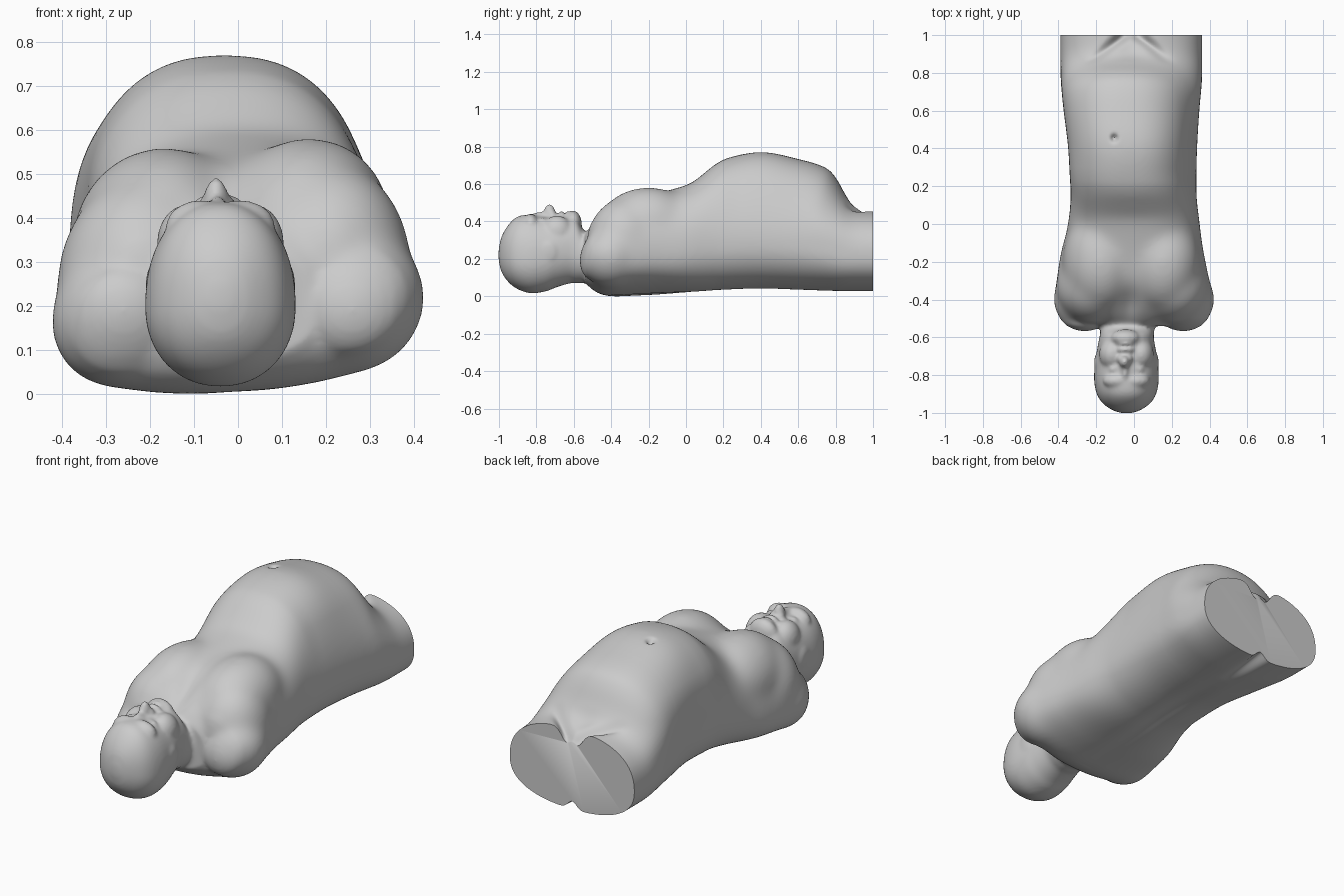
import bpy, bmesh, math
from mathutils import Vector

if "Cube" in bpy.data.objects:
    bpy.data.objects.remove(bpy.data.objects["Cube"])

parts = []


def finish(bm, name):
    bmesh.ops.recalc_face_normals(bm, faces=bm.faces)
    me = bpy.data.meshes.new(name)
    bm.to_mesh(me)
    bm.free()
    ob = bpy.data.objects.new(name, me)
    bpy.context.collection.objects.link(ob)
    parts.append(ob)
    return ob


def blob(name, c, r):
    bm = bmesh.new()
    bmesh.ops.create_uvsphere(bm, u_segments=32, v_segments=20, radius=1)
    for v in bm.verts:
        v.co = Vector([v.co[i] * r[i] + c[i] for i in range(3)])
    finish(bm, name)


def mirrored(name, xc, c, r):
    for s in (-1, 1):
        blob(name, (xc + s * c[0], c[1], c[2]), r)


def catmull(a, b, c, d, t):
    return [0.5 * (2 * q + (r - p) * t + (2 * p - 5 * q + 4 * r - s) * t * t
                   + (3 * q - p - 3 * r + s) * t ** 3) for p, q, r, s in zip(a, b, c, d)]


def loft(name, rows, up, low, n=72, sub=5):
    """Rows: y, left x, right x, bottom z, widest z, top z."""
    full = []
    for i in range(len(rows) - 1):
        quad = [rows[max(0, min(len(rows) - 1, i + k))] for k in (-1, 0, 1, 2)]
        full += [catmull(*quad, j / sub) for j in range(sub)]
    full.append(rows[-1])
    bm = bmesh.new()
    rings = []
    for y, xl, xr, zb, zm, zt in full:
        ring = []
        for k in range(n):
            a = 2 * math.pi * k / n
            c, s = math.cos(a), math.sin(a)
            e = 2 / (up if s > 0 else low)
            x = (xl + xr) / 2 + (xr - xl) / 2 * math.copysign(abs(c) ** e, c)
            z = zm + (zt - zm if s > 0 else zb - zm) * abs(s) ** e
            ring.append(bm.verts.new((x, y, z)))
        rings.append(ring)
    for a, b in zip(rings, rings[1:]):
        for k in range(n):
            bm.faces.new((a[k], a[(k + 1) % n], b[(k + 1) % n], b[k]))
    bm.faces.new(rings[0])
    bm.faces.new(rings[-1])
    finish(bm, name)


def relax(bm, verts, times):
    for i in range(times):
        bmesh.ops.smooth_vert(bm, verts=verts, factor=.5,
                              use_axis_x=True, use_axis_y=True, use_axis_z=True)


def gauss(d, r):
    return math.exp(-(d / r) ** 2)


def ramp(v, a, b):
    t = max(0, min(1, (v - a) / (b - a)))
    return t * t * (3 - 2 * t)


# torso, belly and cut thighs
loft("torso", [
    (-.54, -.20, .18, .08, .19, .34), (-.48, -.34, .33, .025, .16, .41),
    (-.40, -.41, .41, .006, .16, .465), (-.30, -.41, .40, .01, .18, .515),
    (-.15, -.388, .37, .016, .20, .555), (-.05, -.36, .355, .02, .22, .582),
    (.03, -.346, .346, .023, .25, .61), (.1, -.338, .336, .028, .27, .665),
    (.2, -.337, .33, .035, .29, .735), (.4, -.345, .334, .042, .30, .775),
    (.6, -.372, .346, .036, .28, .738), (.74, -.387, .359, .032, .25, .695),
    (.80, -.389, .361, .03, .23, .64), (.86, -.39, .362, .03, .22, .535),
    (.91, -.39, .362, .03, .22, .483), (1.0, -.39, .362, .03, .22, .467),
    (1.16, -.39, .362, .03, .22, .465)], 2.4, 2.35)

# chest and shoulders
mirrored("breast", -.015, (.165, -.20, .37), (.20, .27, .208))
mirrored("upper_chest", -.01, (.21, -.33, .28), (.195, .20, .235))
mirrored("shoulder", 0, (.26, -.40, .195), (.17, .168, .165))

# head and neck
HX = -.04
loft("head", [
    (-1.002, HX - .02, HX + .02, .20, .22, .25), (-.987, -.11, .03, .135, .22, .32),
    (-.95, -.165, .085, .08, .21, .385), (-.90, -.197, .117, .042, .2, .43),
    (-.83, -.211, .131, .02, .2, .44), (-.75, -.208, .128, .03, .21, .43),
    (-.69, -.20, .12, .053, .23, .43), (-.62, -.187, .107, .073, .24, .435),
    (-.585, -.18, .105, .073, .23, .425), (-.55, -.178, .11, .075, .22, .365),
    (-.50, -.185, .12, .07, .21, .36), (-.40, -.19, .15, .08, .21, .40)], 2.2, 2.1)
mirrored("cheek", HX, (.075, -.69, .345), (.07, .085, .09))
mirrored("brow", HX, (.045, -.83, .385), (.08, .045, .06))
mirrored("eyelid", HX, (.062, -.772, .388), (.036, .024, .044))
mirrored("nostril", -.048, (.023, -.715, .43), (.019, .022, .03))
mirrored("ear", HX, (.155, -.735, .24), (.016, .05, .06))
blob("chin", (-.045, -.603, .39), (.08, .046, .073))
blob("upper_lip", (-.045, -.664, .415), (.055, .022, .045))
blob("lower_lip", (-.045, -.632, .415), (.047, .018, .046))
blob("nose_tip", (-.05, -.73, .437), (.029, .034, .06))
blob("nose_bridge", (-.048, -.775, .42), (.022, .065, .036))

# fuse the parts into one skin
bpy.ops.object.select_all(action='DESELECT')
for ob in parts:
    ob.select_set(True)
body = parts[0]
bpy.context.view_layer.objects.active = body
bpy.ops.object.join()
body.name = "lying_body"
mod = body.modifiers.new("fuse", 'REMESH')
mod.mode = 'VOXEL'
mod.voxel_size = .009
bpy.ops.object.modifier_apply(modifier=mod.name)

bm = bmesh.new()
bm.from_mesh(body.data)
relax(bm, [v for v in bm.verts if -.51 < v.co.y < .2], 60)
relax(bm, [v for v in bm.verts if v.co.y > -.53], 14)
relax(bm, bm.verts[:], 5)
bm.normal_update()

# soft dents: x, y, radius x, radius y, depth on the upper side
dents = [(-.08, .455, .016, .018, .03), (-.10, -.785, .03, .022, .006),
         (.02, -.785, .03, .022, .006), (-.045, -.648, .04, .006, .006),
         (-.02, -.43, .05, .09, .025)]

for v in bm.verts:
    x, y, z = v.co
    if v.normal.z > .15:
        for dx, dy, rx, ry, h in dents:
            v.co.z -= h * gauss(x - dx, rx) * gauss(y - dy, ry)
        # groin creases running outward into the belly fold
        if y > .86:
            t = min(1, (y - .86) / .14)
            off = .03 + max(0, 1 - y) * 1.3
            c = max(gauss(x + .015 - off, .035), gauss(x + .015 + off, .035))
            v.co.z -= t * (.065 * c + .04 * gauss(x + .015, .07))
    elif v.normal.z < -.15:
        # seat cleft and shallow spine
        t = max(0, min(1, (y - .7) / .3))
        v.co.z += .05 * t * gauss(x + .015, .03)
        if y > -.4:
            v.co.z += .015 * gauss(x + .015, .05) * gauss(y - .25, .4)
    # the belly fold curves back at the sides
    v.co.y -= .06 * ((x + .015) / .37) ** 2 * gauss(y - .78, .13) * ramp(z, .25, .5)
    # slight lean of the belly and roll of the chest
    v.co.x -= .025 * ramp(z, .3, .6) * ramp(y, 0, .3) * ramp(1 - y, .05, .2)
    v.co.z += .065 * x * ramp(y, -.57, -.5) * ramp(-y, -.15, .2)
relax(bm, [v for v in bm.verts if .6 < v.co.y < 1.08], 8)

# flat cut across the thighs
res = bmesh.ops.bisect_plane(bm, geom=bm.verts[:] + bm.edges[:] + bm.faces[:],
                             plane_co=(0, 1, 0), plane_no=(0, 1, 0), clear_outer=True)
edges = [e for e in res['geom_cut'] if isinstance(e, bmesh.types.BMEdge)]
bmesh.ops.holes_fill(bm, edges=edges, sides=0)
bmesh.ops.translate(bm, verts=bm.verts, vec=(0, 0, -min(v.co.z for v in bm.verts)))
bm.to_mesh(body.data)
bm.free()
bpy.ops.object.shade_smooth_by_angle(angle=math.radians(50))
